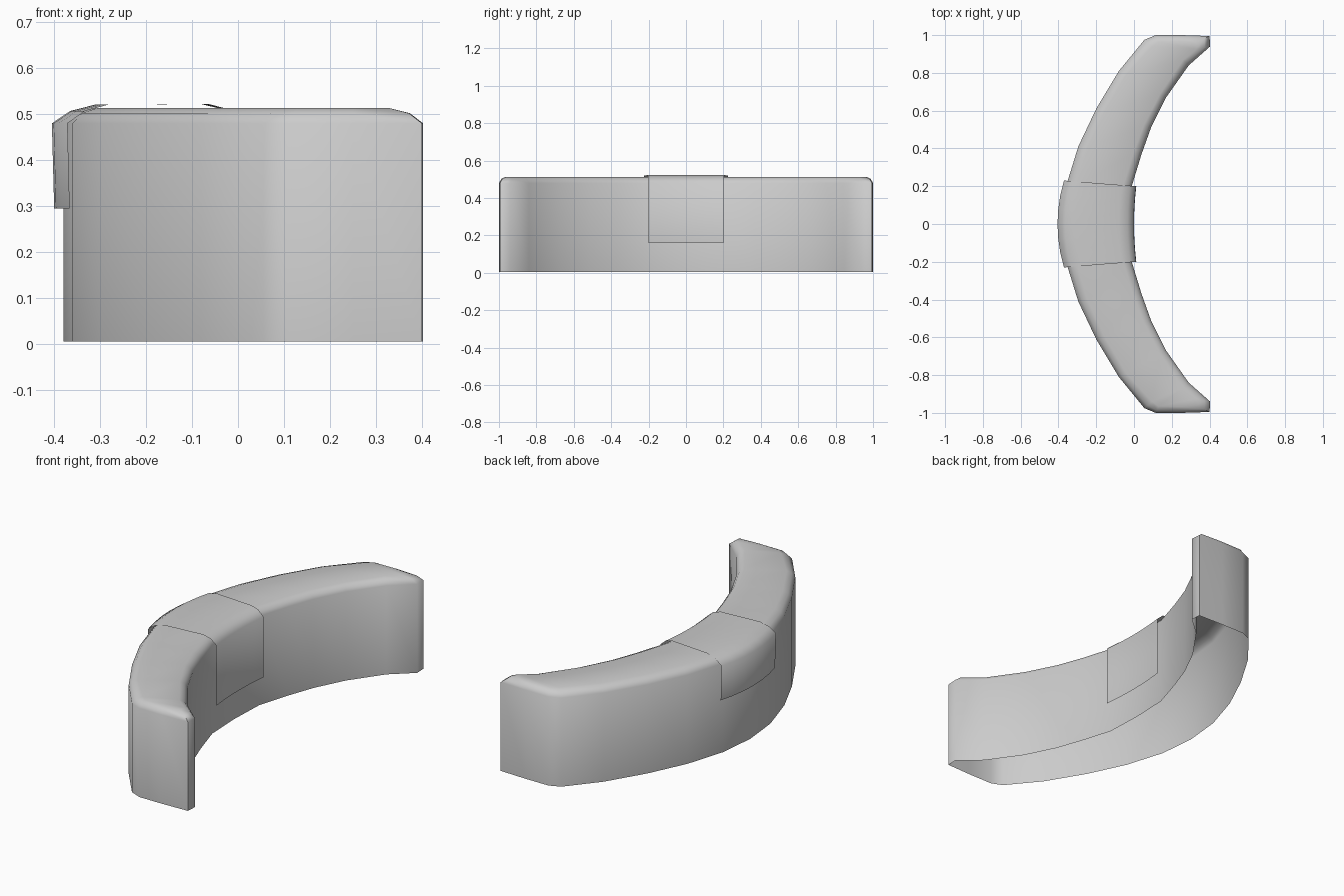
import bpy
import math

if "Cube" in bpy.data.objects:
    bpy.data.objects.remove(bpy.data.objects["Cube"])


def make_object(name, verts, faces, angle):
    mesh = bpy.data.meshes.new(name)
    mesh.from_pydata(verts, [], faces)
    mesh.update()
    ob = bpy.data.objects.new(name, mesh)
    bpy.context.collection.objects.link(ob)
    bpy.ops.object.select_all(action='DESELECT')
    ob.select_set(True)
    bpy.context.view_layer.objects.active = ob
    bpy.ops.object.mode_set(mode='EDIT')
    bpy.ops.mesh.select_all(action='SELECT')
    bpy.ops.mesh.normals_make_consistent(inside=False)
    bpy.ops.object.mode_set(mode='OBJECT')
    bpy.ops.object.shade_smooth_by_angle(angle=math.radians(angle))
    return ob


def lerp(a, b, t):
    return tuple(p + (q - p) * t for p, q in zip(a, b))


# Half plan of the crescent: outer and inner edges, from the middle to one tip
outer = [(-.38, 0), (-.36, .2), (-.295, .41), (-.2, .61), (-.08, .81),
         (.055, .975), (.115, 1), (.25, 1)]
inner = [(-.02, 0), (-.012, .2), (.04, .37), (.09, .51), (.17, .67),
         (.29, .84), (.403, .94), (.40, .995)]
# Inset edges of the flat top
outer_top = [lerp(o, i, .15) for o, i in zip(outer[:5], inner)] + [(.095, .94), (.13, .965), (.25, .968)]
inner_top = [lerp(o, i, .87) for o, i in zip(outer[:5], inner)] + [(.26, .868), (.33, .925), (.33, .96)]


def ring(out, inn):
    """Mirror the half plan into one closed loop."""
    def flip(p):
        return (p[0], -p[1])
    o = [flip(p) for p in out[:0:-1]] + out
    i = [flip(p) for p in inn[:0:-1]] + inn
    return o + i[::-1]


base, top = ring(outer, inner), ring(outer_top, inner_top)
count = len(base)
half = count // 2

# Hollow crescent cover: walls, rounded shoulder and top, open below
levels = [(0, .005), (0, .48), (.4, .502), (1, .513)]
verts = [(*lerp(b, t, f), z) for f, z in levels for b, t in zip(base, top)]
faces = []
for l in range(len(levels) - 1):
    for k in range(count):
        n = (k + 1) % count
        faces.append((l * count + k, l * count + n,
                      (l + 1) * count + n, (l + 1) * count + k))
start = (len(levels) - 1) * count
for k in range(half - 1):
    faces.append((start + k, start + k + 1,
                  start + count - 2 - k, start + count - 1 - k))
make_object("curved_cover", verts, faces, 55)

# Cloth saddle draped over the middle
profile = [(-.40, .295), (-.405, .48), (-.365, .507), (-.31, .521),
           (-.08, .522), (-.035, .511), (-.001, .483), (0, .16)]
steps = 6
verts, faces = [], []
for s in range(steps + 1):
    t = -1 + 2 * s / steps
    for x, z in profile:
        f = (x + .405) / .405
        verts.append((x + t * t * (.034 + (.012 - .034) * f),
                      t * (.23 - .03 * f), z))
n = len(profile)
for s in range(steps):
    for k in range(n - 1):
        a = s * n + k
        faces.append((a, a + n, a + n + 1, a + 1))
saddle = make_object("draped_saddle", verts, faces, 60)
# Open sheet: make its normals point up and out
top_face = saddle.data.polygons[3]
if top_face.normal.z < 0:
    saddle.data.flip_normals()
